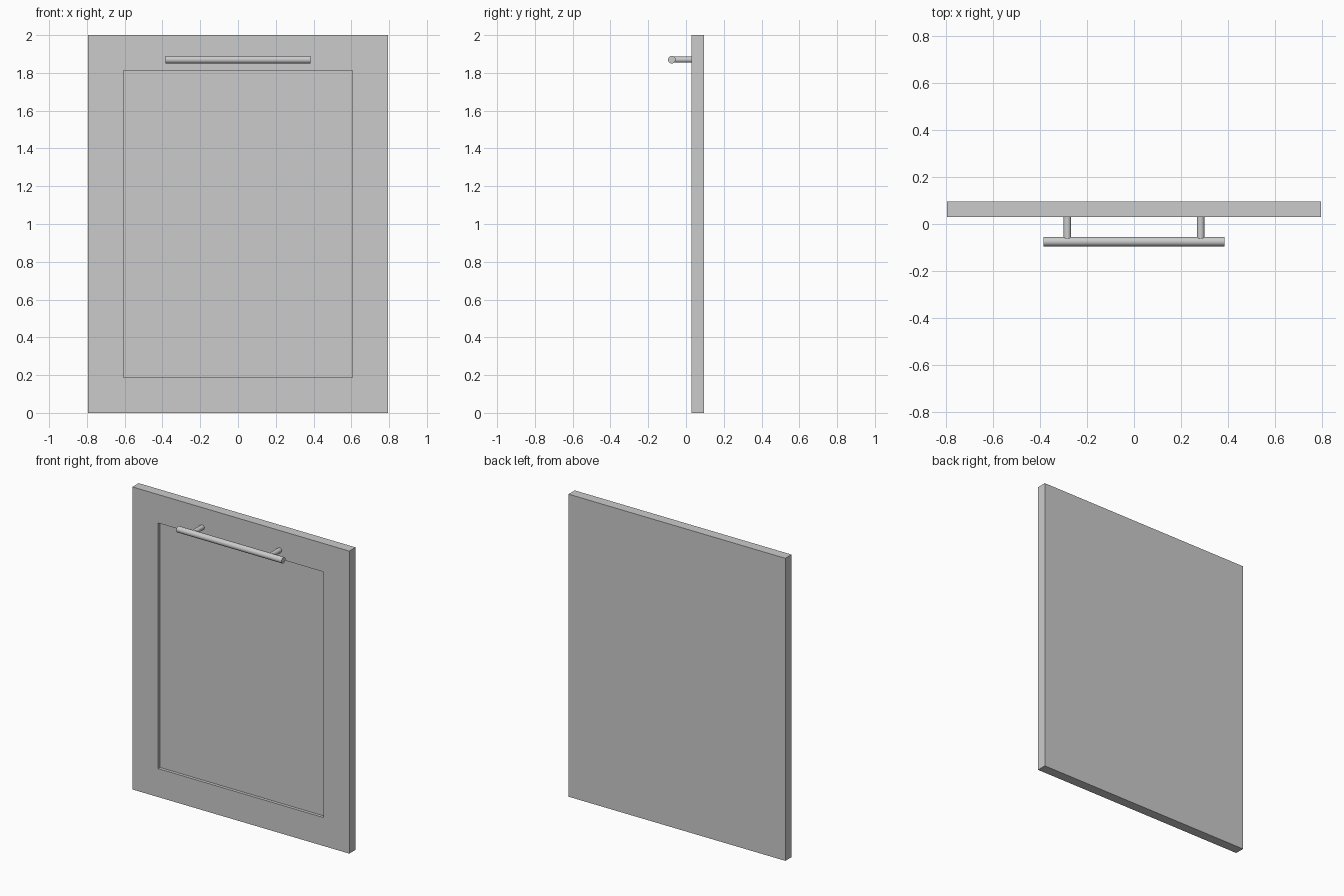
import bpy, bmesh, math
from mathutils import Vector

cube = bpy.data.objects.get("Cube")
if cube:
    bpy.data.objects.remove(cube, do_unlink=True)

grey = bpy.data.materials.new("light_grey")
grey.use_nodes = True
grey.diffuse_color = (0.6, 0.6, 0.6, 1)
grey.node_tree.nodes["Principled BSDF"].inputs["Base Color"].default_value = (0.6, 0.6, 0.6, 1)

WIDTH, HEIGHT = 1.586, 2.0
FRONT, BACK = 0.03, 0.095
BORDER, RECESS = 0.266, 0.02
BAR_Y, BAR_Z = -0.075, 1.87


def rod(name, start, end, radius):
    """Capped smooth cylinder between two points."""
    start, end = Vector(start), Vector(end)
    axis = end - start
    bpy.ops.mesh.primitive_cylinder_add(
        vertices=32, radius=radius, depth=axis.length,
        location=(start + end) / 2,
        rotation=axis.to_track_quat('Z', 'Y').to_euler())
    obj = bpy.context.object
    obj.name = name
    obj.data.materials.append(grey)
    bpy.ops.object.shade_smooth_by_angle(angle=math.radians(40))


# Door slab with the centre panel inset and pushed back
bm = bmesh.new()
bmesh.ops.create_cube(bm, size=1)
bmesh.ops.scale(bm, vec=(WIDTH, BACK - FRONT, HEIGHT), verts=bm.verts)
bmesh.ops.translate(bm, vec=(0, (FRONT + BACK) / 2, HEIGHT / 2), verts=bm.verts)
front = min(bm.faces, key=lambda f: f.calc_center_median().y)
bmesh.ops.inset_region(bm, faces=[front], thickness=BORDER)
panel = bmesh.ops.extrude_discrete_faces(bm, faces=[front])["faces"][0]
bmesh.ops.translate(bm, vec=(0, RECESS, 0), verts=panel.verts)
mesh = bpy.data.meshes.new("door_panel")
bm.to_mesh(mesh)
bm.free()
mesh.materials.append(grey)
bpy.context.collection.objects.link(bpy.data.objects.new("door_panel", mesh))

# Bar handle on two posts
rod("handle_bar", (-0.385, BAR_Y, BAR_Z), (0.385, BAR_Y, BAR_Z), 0.02)
for side, x in (("left", 0.283), ("right", -0.283)):
    rod("handle_post_" + side, (x, BAR_Y, BAR_Z), (x, FRONT, BAR_Z), 0.016)
